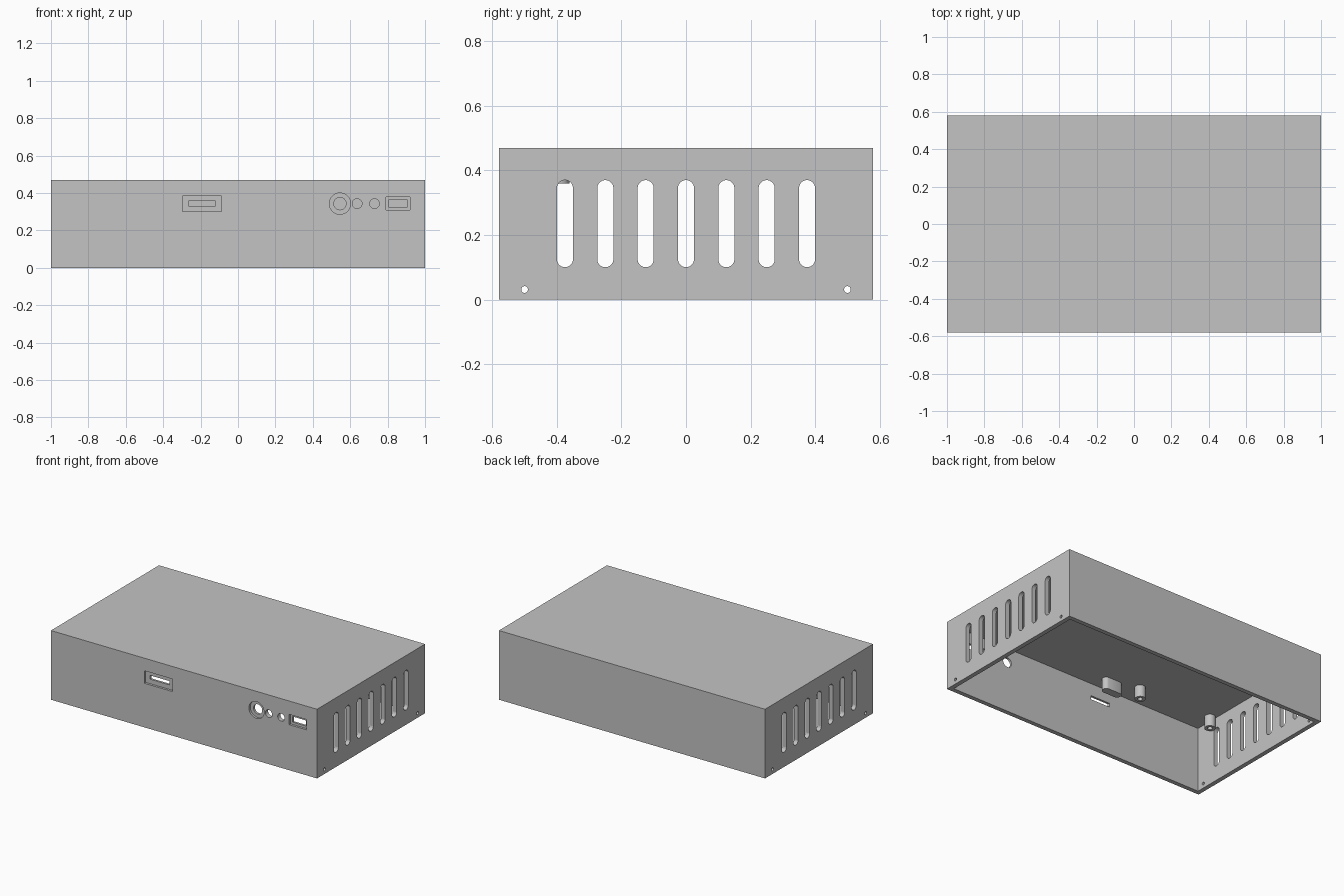
import bpy, bmesh
from math import sin, cos, pi

cube = bpy.data.objects.get("Cube")
if cube:
    bpy.data.objects.remove(cube, do_unlink=True)

LENGTH, DEPTH, HEIGHT, WALL = 2.0, 1.16, 0.47, 0.03
CEILING = HEIGHT - WALL

grey = bpy.data.materials.new("plain grey")
grey.use_nodes = True
grey.diffuse_color = (0.55, 0.55, 0.55, 1)
grey.node_tree.nodes["Principled BSDF"].inputs["Base Color"].default_value = grey.diffuse_color


def rect(u, v, w, h):
    return [(u + a * w / 2, v + b * h / 2) for a, b in ((-1, -1), (1, -1), (1, 1), (-1, 1))]


def stadium(u, v, w, h, n=12):
    """Rounded slot outline; a circle when w equals h."""
    r = min(w, h) / 2
    pts = []
    for i in range(2 * n):
        a = 2 * pi * (i + 0.5) / (2 * n)
        du = (w / 2 - r) * (1 if cos(a) > 0 else -1)
        dv = (h / 2 - r) * (1 if sin(a) > 0 else -1)
        pts.append((u + du + r * cos(a), v + dv + r * sin(a)))
    return pts


def prism(bm, outline, axis, start, end):
    """Extrude a flat outline along x, y or z."""
    place = {"x": lambda u, v, d: (d, u, v),
             "y": lambda u, v, d: (u, d, v),
             "z": lambda u, v, d: (u, v, d)}[axis]
    a = [bm.verts.new(place(u, v, start)) for u, v in outline]
    b = [bm.verts.new(place(u, v, end)) for u, v in outline]
    bm.faces.new(a)
    bm.faces.new(b[::-1])
    for i in range(len(a)):
        j = (i + 1) % len(a)
        bm.faces.new((a[i], b[i], b[j], a[j]))


def make(name, bm, smooth=False):
    bmesh.ops.recalc_face_normals(bm, faces=bm.faces)
    mesh = bpy.data.meshes.new(name)
    bm.to_mesh(mesh)
    bm.free()
    mesh.materials.append(grey)
    ob = bpy.data.objects.new(name, mesh)
    bpy.context.collection.objects.link(ob)
    if smooth:
        bpy.ops.object.select_all(action="DESELECT")
        ob.select_set(True)
        bpy.context.view_layer.objects.active = ob
        bpy.ops.object.shade_smooth_by_angle(angle=0.6)
    return ob


# Outer shell
bm = bmesh.new()
prism(bm, rect(0, 0, LENGTH, DEPTH), "z", 0, HEIGHT)
case = make("case", bm)

# Hollow inside, open at the bottom
cavity = bmesh.new()
prism(cavity, rect(0, 0, LENGTH - 2 * WALL, DEPTH - 2 * WALL), "z", -0.1, CEILING)

# Shallow port recesses in the front
front = -DEPTH / 2
recesses = bmesh.new()
for outline in (rect(-0.193, 0.342, 0.21, 0.085),
                stadium(0.545, 0.343, 0.114, 0.114, 16),
                rect(0.855, 0.344, 0.13, 0.07)):
    prism(recesses, outline, "y", front - 0.05, front + 0.015)

# Through openings: ports, indicator holes, side vents and screw holes
openings = bmesh.new()
for outline in (rect(-0.193, 0.343, 0.145, 0.026),
                stadium(0.545, 0.343, 0.066, 0.066, 16),
                stadium(0.637, 0.343, 0.052, 0.052),
                stadium(0.73, 0.343, 0.052, 0.052),
                rect(0.855, 0.344, 0.1, 0.038)):
    prism(openings, outline, "y", front - 0.05, front + 0.1)
for side in (-1, 1):
    span = (side * (LENGTH / 2 - 0.1), side * (LENGTH / 2 + 0.05))
    for i in range(-3, 4):
        prism(openings, stadium(i * 0.125, 0.235, 0.05, 0.27), "x", *span)
    for y in (-0.5, 0.5):
        prism(openings, stadium(y, 0.031, 0.021, 0.021, 8), "x", *span)

cutters = [make("cavity_cutter", cavity), make("recess_cutter", recesses),
           make("opening_cutter", openings)]
for cutter in cutters:
    cutter.hide_render = True
    mod = case.modifiers.new(cutter.name, "BOOLEAN")
    mod.operation = "DIFFERENCE"
    mod.solver = "EXACT"
    mod.object = cutter

# Bake the cuts and discard the cutters
bpy.context.view_layer.update()
cut_mesh = bpy.data.meshes.new_from_object(
    case.evaluated_get(bpy.context.evaluated_depsgraph_get()))
case.modifiers.clear()
case.data = cut_mesh
for cutter in cutters:
    bpy.data.objects.remove(cutter, do_unlink=True)

# Hollow board standoffs hanging from the ceiling
TIP = 0.36
for x in (-0.935, -0.38):
    for y in (-0.395, 0.1875):
        bm = bmesh.new()
        profile = ((0.034, CEILING), (0.034, TIP), (0.016, TIP), (0.016, 0.42), (0, 0.42))
        verts = [bm.verts.new((x + r, y, z)) for r, z in profile]
        edges = [bm.edges.new(pair) for pair in zip(verts, verts[1:])]
        bmesh.ops.spin(bm, geom=verts + edges, cent=(x, y, 0), axis=(0, 0, 1),
                       angle=2 * pi, steps=24)
        bmesh.ops.remove_doubles(bm, verts=bm.verts, dist=0.0005)
        make("standoff", bm, smooth=True)

# Rounded support block behind the wide port
bm = bmesh.new()
prism(bm, stadium(-0.2, -0.45, 0.14, 0.055), "z", TIP, CEILING)
make("port_support", bm, smooth=True)
